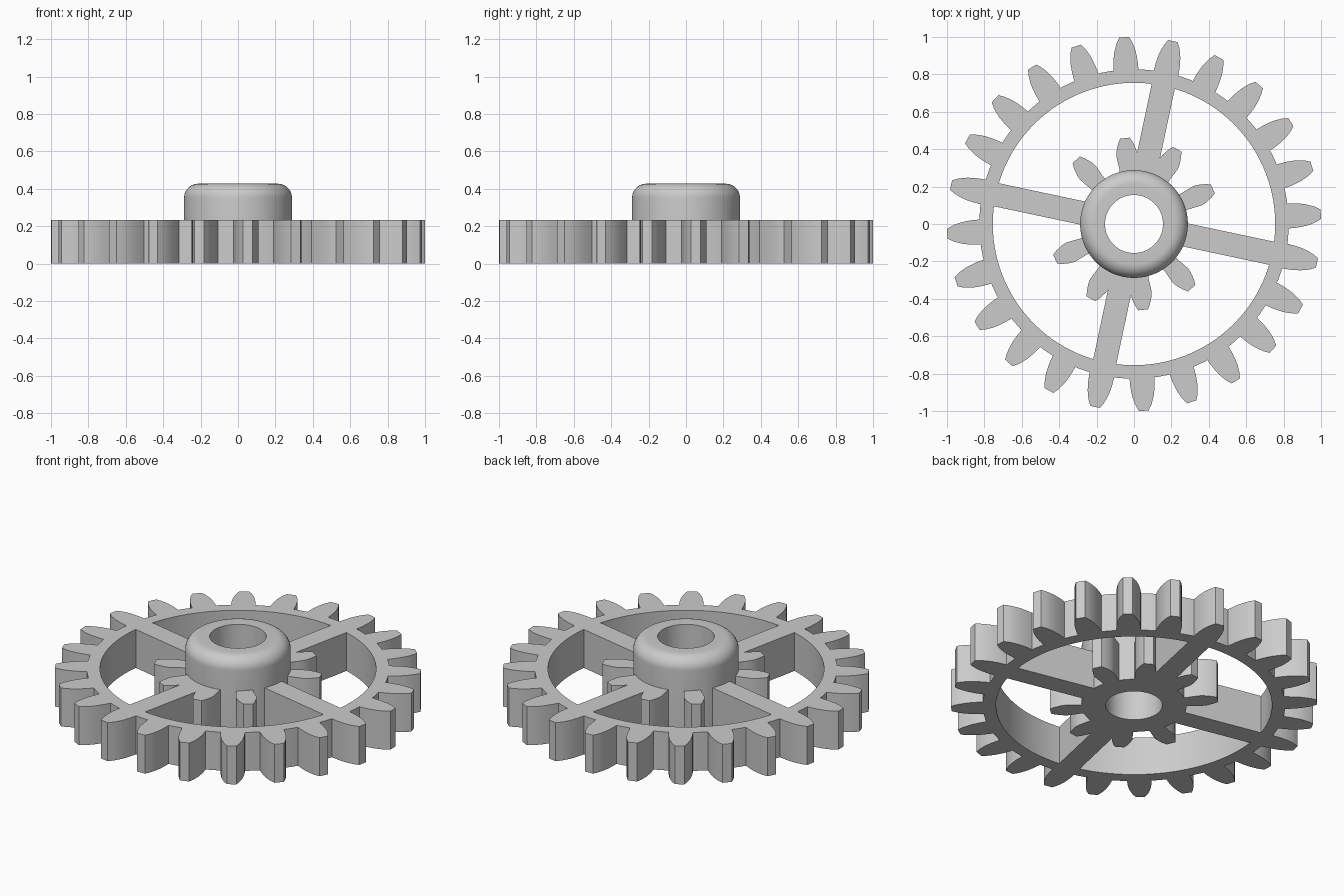
import bpy, bmesh
from math import sin, cos, pi, radians

cube = bpy.data.objects.get("Cube")
if cube:
    bpy.data.objects.remove(cube)

HEIGHT = 0.232        # thickness of the gear
HUB_TOP = 0.427
BORE, ROOT = 0.155, 0.288
RIM_IN, RIM_OUT = 0.755, 0.827
TURN = radians(-12)   # spokes and teeth share this offset
SEGMENTS = 120

grey = bpy.data.materials.new("plain grey")
grey.use_nodes = True
colour = (0.6, 0.6, 0.6, 1)
grey.diffuse_color = colour
grey.node_tree.nodes["Principled BSDF"].inputs["Base Color"].default_value = colour


def finish(name, bm):
    bmesh.ops.recalc_face_normals(bm, faces=bm.faces)
    mesh = bpy.data.meshes.new(name)
    bm.to_mesh(mesh)
    bm.free()
    mesh.materials.append(grey)
    obj = bpy.data.objects.new(name, mesh)
    bpy.context.collection.objects.link(obj)
    return obj


def lathe(name, profile):
    """Ring made by turning a closed (radius, z) profile about z."""
    bm = bmesh.new()
    rings = [[bm.verts.new((r * cos(a), r * sin(a), z)) for r, z in profile]
             for a in (2 * pi * i / SEGMENTS for i in range(SEGMENTS))]
    n = len(profile)
    for i in range(SEGMENTS):
        a, b = rings[i - 1], rings[i]
        for j in range(n):
            bm.faces.new((a[j - 1], b[j - 1], b[j], a[j]))
    return finish(name, bm)


def radial_prisms(name, half_outline, count):
    """Prisms repeated round the axis; outline is (radius, half width)."""
    outline = half_outline + [(r, -w) for r, w in reversed(half_outline)]
    bm = bmesh.new()
    for i in range(count):
        c, s = cos(TURN + 2 * pi * i / count), sin(TURN + 2 * pi * i / count)
        low, high = ([bm.verts.new((r * c - w * s, r * s + w * c, z))
                      for r, w in outline] for z in (0, HEIGHT))
        bm.faces.new(low)
        bm.faces.new(high)
        for j in range(len(outline)):
            bm.faces.new((low[j - 1], low[j], high[j], high[j - 1]))
    return finish(name, bm)


# Large rim with its teeth
rim = lathe("spoked_gear", [(RIM_IN, 0), (RIM_OUT, 0), (RIM_OUT, HEIGHT), (RIM_IN, HEIGHT)])
rim_teeth = radial_prisms("rim_teeth", [
    (0.79, 0.067), (0.83, 0.067), (0.87, 0.065), (0.9, 0.061), (0.923, 0.057),
    (0.95, 0.049), (0.972, 0.041), (1.0, 0.026)], 24)

# Hub with rounded shoulder and through bore
fillet = 0.075
shoulder = [(ROOT - fillet + fillet * cos(t), HUB_TOP - fillet + fillet * sin(t))
            for t in (pi / 2 * i / 10 for i in range(11))]
hub = lathe("hub", [(BORE, 0), (ROOT, 0)] + shoulder + [(BORE, HUB_TOP)])

# Small gear teeth around the hub, and four spokes
small_teeth = radial_prisms("small_teeth", [
    (0.24, 0.047), (0.3, 0.047), (0.335, 0.052), (0.37, 0.056), (0.395, 0.053),
    (0.42, 0.045), (0.437, 0.039), (0.4615, 0.026)], 10)
spokes = radial_prisms("spokes", [(0.24, 0.063), (0.79, 0.063)], 4)

# Fuse the parts into one solid
bpy.ops.object.select_all(action="DESELECT")
bpy.context.view_layer.objects.active = rim
rim.select_set(True)
for part in (rim_teeth, spokes, small_teeth, hub):
    mod = rim.modifiers.new("fuse", "BOOLEAN")
    mod.operation = "UNION"
    mod.solver = "EXACT"
    mod.object = part
    bpy.ops.object.modifier_apply(modifier=mod.name)
    bpy.data.objects.remove(part)

bpy.ops.object.shade_smooth_by_angle(angle=radians(25))
